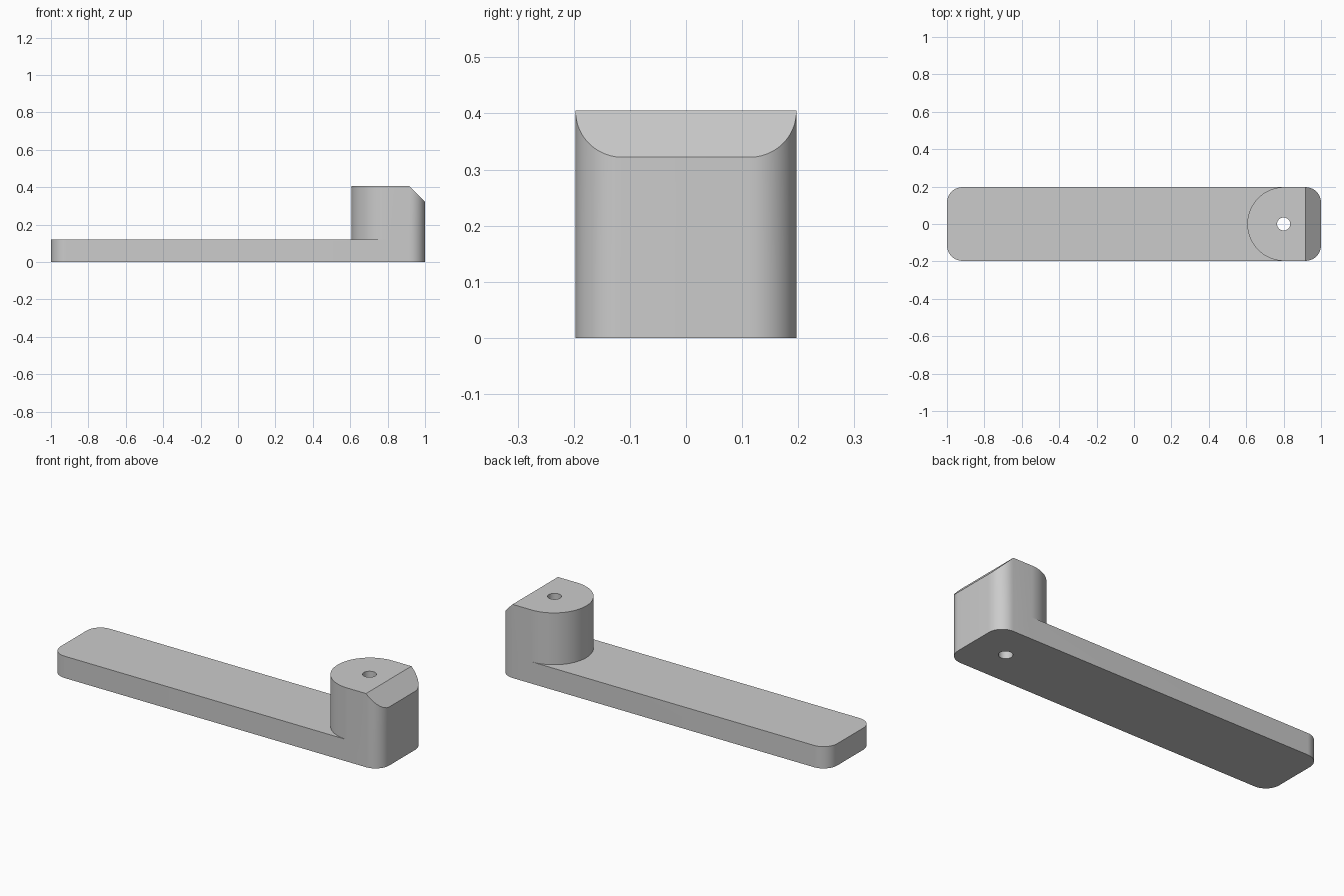
import bpy
import bmesh
from math import pi, cos, sin

cube = bpy.data.objects.get("Cube")
if cube:
    bpy.data.objects.remove(cube)

HALF_W = 0.197    # half width of the arm
CORNER = 0.083    # corner radius
PLATE_TOP = 0.12
BLOCK_TOP = 0.405
PIVOT = 1 - HALF_W

grey = bpy.data.materials.new("plain grey")
grey.use_nodes = True
colour = (0.6, 0.6, 0.6, 1)
grey.diffuse_color = colour
grey.node_tree.nodes["Principled BSDF"].inputs["Base Color"].default_value = colour


def arc(cx, cy, radius, start, end, steps):
    angles = [start + (end - start) * i / steps for i in range(steps + 1)]
    return [(cx + radius * cos(a), cy + radius * sin(a)) for a in angles]


def prism(name, outline, low, high, upright=True):
    """Extrude an outline along z, or an x-z outline along y."""
    bm = bmesh.new()
    verts = [bm.verts.new((u, v, low) if upright else (u, low, v)) for u, v in outline]
    face = bm.faces.new(verts)
    extruded = bmesh.ops.extrude_face_region(bm, geom=[face])["geom"]
    moved = [g for g in extruded if isinstance(g, bmesh.types.BMVert)]
    step = (0, 0, high - low) if upright else (0, high - low, 0)
    bmesh.ops.translate(bm, verts=moved, vec=step)
    bmesh.ops.recalc_face_normals(bm, faces=bm.faces)
    mesh = bpy.data.meshes.new(name)
    bm.to_mesh(mesh)
    bm.free()
    mesh.materials.append(grey)
    obj = bpy.data.objects.new(name, mesh)
    bpy.context.collection.objects.link(obj)
    return obj


def combine(target, tool, operation):
    mod = target.modifiers.new(operation, "BOOLEAN")
    mod.operation, mod.object, mod.solver = operation, tool, "EXACT"
    bpy.context.view_layer.objects.active = target
    bpy.ops.object.modifier_apply(modifier=mod.name)
    bpy.data.objects.remove(tool)


# Rounded corners shared by the plate and the block
inset = HALF_W - CORNER
right_end = (arc(1 - CORNER, -inset, CORNER, -pi / 2, 0, 12)
             + arc(1 - CORNER, inset, CORNER, 0, pi / 2, 12))
left_end = [(-x, -y) for x, y in right_end]

# Flat arm with a raised block, round on its inner side
arm = prism("lever_arm", right_end + left_end, 0, PLATE_TOP)
round_side = arc(PIVOT, 0, HALF_W, pi / 2, 3 * pi / 2, 48)
block = prism("raised_block", right_end + round_side, 0, BLOCK_TOP)
combine(arm, block, "UNION")

# Sloped cut on the outer top edge
slope = [(0.897, 0.425), (1.02, 0.302), (1.1, 0.5), (0.897, 0.5)]
combine(arm, prism("slope_cutter", slope, -0.3, 0.3, upright=False), "DIFFERENCE")

# Through hole at the pivot
hole = arc(0.8, 0, 0.035, 0, 2 * pi, 32)[:-1]
combine(arm, prism("hole_cutter", hole, -0.1, 0.6), "DIFFERENCE")

# Smooth curved walls, sharp rims
for obj in bpy.context.selected_objects:
    obj.select_set(False)
arm.select_set(True)
bpy.context.view_layer.objects.active = arm
bpy.ops.object.shade_smooth_by_angle(angle=pi / 6)
